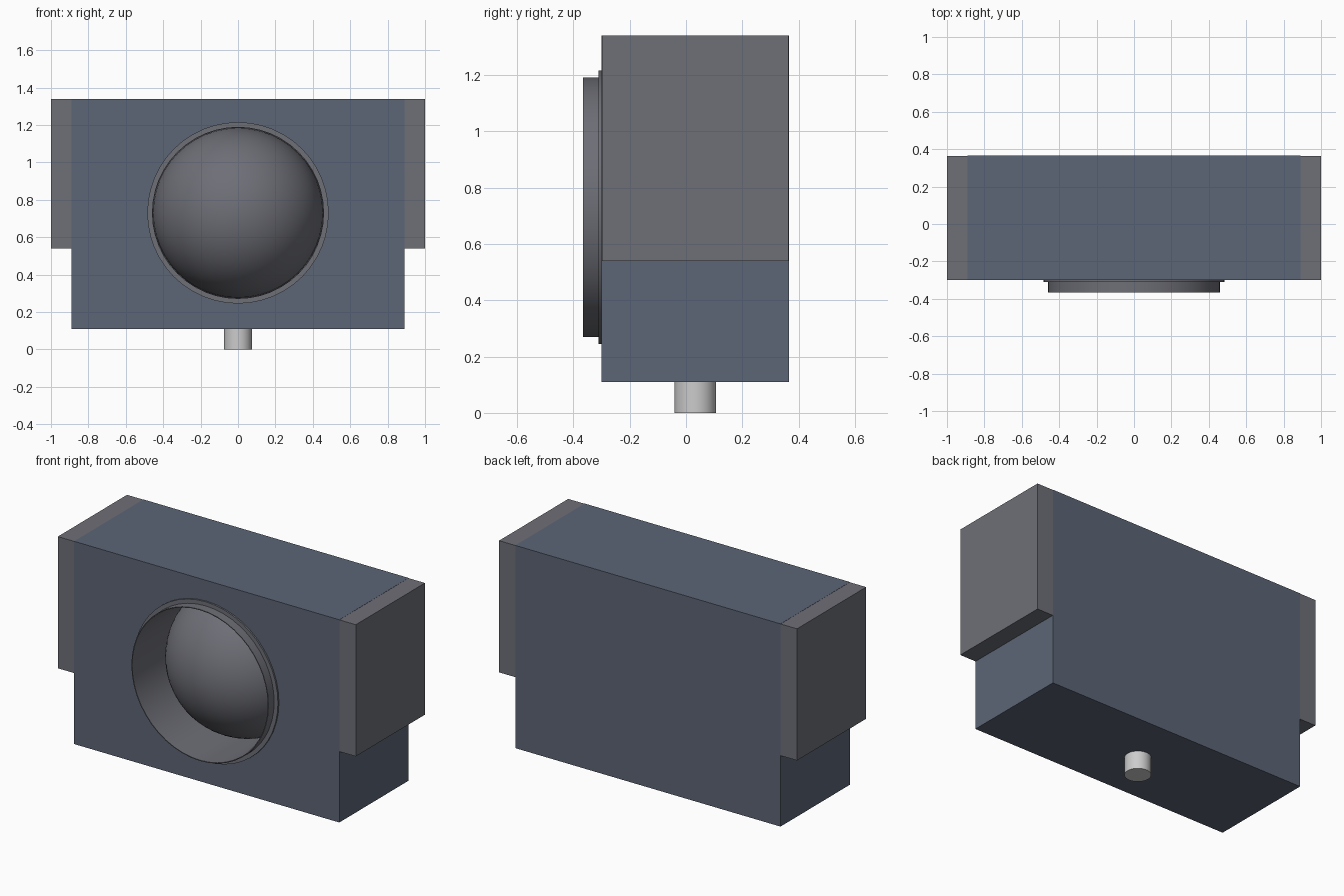
import bpy, bmesh, math
from mathutils import Vector

if "Cube" in bpy.data.objects:
    bpy.data.objects.remove(bpy.data.objects["Cube"])


def material(name, rgb):
    m = bpy.data.materials.new(name)
    m.diffuse_color = (*rgb, 1)
    m.use_nodes = True
    m.node_tree.nodes["Principled BSDF"].inputs["Base Color"].default_value = m.diffuse_color
    return m


BLUE = material("slate_blue", (0.107, 0.130, 0.180))
GREY = material("dark_grey", (0.156, 0.159, 0.184))


def box(name, lo, hi, mat):
    lo, hi = Vector(lo), Vector(hi)
    bpy.ops.mesh.primitive_cube_add(size=1, location=(lo + hi) / 2)
    ob = bpy.context.object
    ob.name = name
    ob.scale = hi - lo
    bpy.ops.object.transform_apply(location=False, rotation=False, scale=True)
    ob.data.materials.append(mat)
    return ob


def cylinder(name, radius, depth, loc, rot=(0, 0, 0), sides=48):
    bpy.ops.mesh.primitive_cylinder_add(vertices=sides, radius=radius, depth=depth,
                                        location=loc, rotation=rot)
    bpy.context.object.name = name
    return bpy.context.object


def lathe_y(name, profile, loc, mat, sides=48):
    """Revolve (radius, y) points around the y axis."""
    bm = bmesh.new()
    verts = [bm.verts.new((r, y, 0)) for r, y in profile]
    edges = [bm.edges.new(p) for p in zip(verts, verts[1:])]
    bmesh.ops.spin(bm, geom=verts + edges, cent=(0, 0, 0), axis=(0, 1, 0),
                   angle=2 * math.pi, steps=sides, use_merge=True)
    bmesh.ops.remove_doubles(bm, verts=bm.verts, dist=1e-5)
    bmesh.ops.recalc_face_normals(bm, faces=bm.faces)
    me = bpy.data.meshes.new(name)
    bm.to_mesh(me)
    bm.free()
    me.materials.append(mat)
    ob = bpy.data.objects.new(name, me)
    ob.location = loc
    bpy.context.collection.objects.link(ob)
    return ob


def smooth(ob):
    bpy.ops.object.select_all(action='DESELECT')
    ob.select_set(True)
    bpy.context.view_layer.objects.active = ob
    bpy.ops.object.shade_smooth_by_angle(angle=math.radians(35))


LENS = (0, 0, 0.73)

# Main body and the wider upper housing (a hair inside it, so the faces do not fight)
body = box("body", (-0.89, -0.30, 0.11), (0.89, 0.365, 1.34), BLUE)
housing = box("upper_housing", (-1, -0.299, 0.54), (1, 0.364, 1.339), GREY)

# Round recess for the lens, cut through the front of both boxes
cutter = cylinder("lens_cutter", 0.4575, 0.70, (0, -0.20, LENS[2]), (math.pi / 2, 0, 0))
for ob in (body, housing):
    mod = ob.modifiers.new("lens_recess", 'BOOLEAN')
    mod.operation = 'DIFFERENCE'
    mod.solver = 'EXACT'
    mod.object = cutter
    bpy.context.view_layer.objects.active = ob
    bpy.ops.object.modifier_apply(modifier=mod.name)
bpy.data.objects.remove(cutter)

# Lens: thin flange, short barrel, and a domed glass set inside the barrel
R = 0.455
profile = [(0, 0.20), (0.46, 0.20), (0.46, -0.30), (0.485, -0.30), (0.485, -0.31),
           (0.46, -0.31), (0.46, -0.365), (R, -0.365)]
STEPS = 16
for i in range(STEPS + 1):
    a = math.pi / 2 * i / STEPS
    profile.append((R * math.cos(a) if i < STEPS else 0, 0.095 - R * math.sin(a)))
smooth(lathe_y("lens", profile, LENS, GREY))

# Mounting peg under the body
smooth(cylinder("mounting_peg", 0.074, 0.12, (0, 0.033, 0.06), sides=32))
